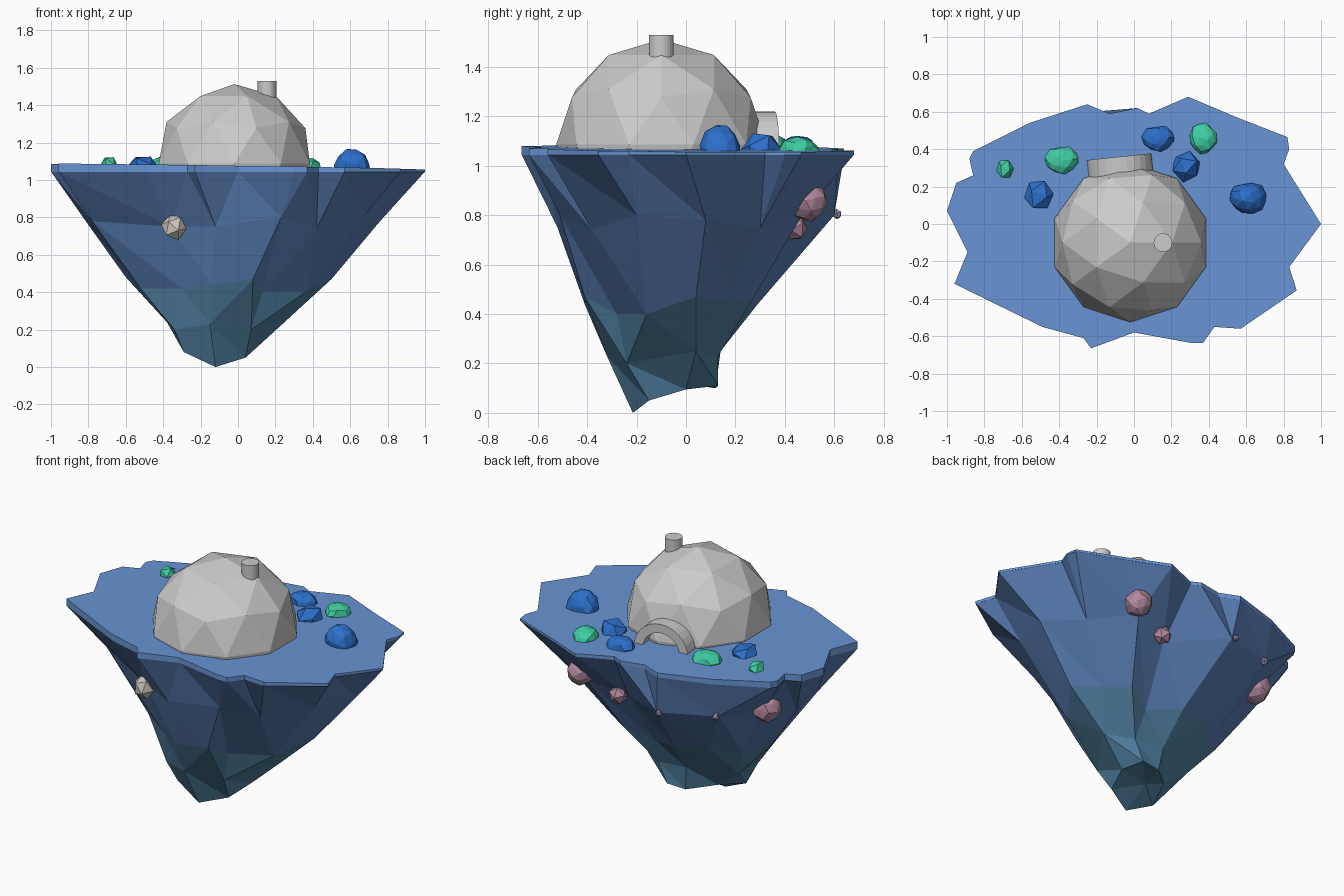
import bpy, bmesh, math, random
from mathutils import Vector, Matrix

if "Cube" in bpy.data.objects:
    bpy.data.objects.remove(bpy.data.objects["Cube"])


def material(name, rgb):
    m = bpy.data.materials.new(name)
    m.diffuse_color = (*rgb, 1)
    m.use_nodes = True
    m.node_tree.nodes["Principled BSDF"].inputs["Base Color"].default_value = m.diffuse_color
    return m


SLAB = material("slab_blue", (0.14, 0.30, 0.66))
ROCK = material("rock_blue", (0.10, 0.21, 0.46))
DEEP = material("deep_teal", (0.08, 0.22, 0.36))
BLUE = material("blue_stone", (0.025, 0.16, 0.60))
GREEN = material("green_stone", (0.05, 0.62, 0.36))
PINK = material("pink_stone", (0.45, 0.25, 0.34))
VIOLET = material("violet_stone", (0.32, 0.30, 0.48))
BEIGE = material("beige_stone", (0.60, 0.56, 0.50))


def finish(name, bm, mats=()):
    bmesh.ops.recalc_face_normals(bm, faces=bm.faces)
    me = bpy.data.meshes.new(name)
    bm.to_mesh(me)
    bm.free()
    for m in mats:
        me.materials.append(m)
    ob = bpy.data.objects.new(name, me)
    bpy.context.collection.objects.link(ob)
    return ob


def skin(bm, rings):
    """Triangulated walls between rings of equal length."""
    vs = [[bm.verts.new(p) for p in r] for r in rings]
    n = len(rings[0])
    for a, b in zip(vs, vs[1:]):
        for i in range(n):
            j = (i + 1) % n
            if i % 2:
                bm.faces.new((a[i], a[j], b[j]))
                bm.faces.new((a[i], b[j], b[i]))
            else:
                bm.faces.new((a[i], a[j], b[i]))
                bm.faces.new((a[j], b[j], b[i]))
    return vs


# Jagged island outline, counter-clockwise
outline = [(1, 0), (.8, .32), (.83, .4), (.82, .465), (.55, .57), (.29, .68), (.08, .59),
           (.02, .62), (-.13, .59), (-.25, .64), (-.56, .54), (-.86, .39), (-.88, .35),
           (-.86, .26), (-.95, .22), (-1, .07), (-.89, -.15), (-.96, -.32), (-.49, -.55),
           (-.27, -.61), (-.23, -.665), (0, -.58), (.3, -.635), (.37, -.635), (.43, -.55),
           (.57, -.56), (.87, -.355), (.83, -.23)]
N = len(outline)


def ground(x, y):
    return 1.071 - 0.015 * x - 0.008 * y


# Thin ground slab with a gently sloping top
bm = bmesh.new()
walls = skin(bm, [[(x, y, 1.043) for x, y in outline],
                  [(x, y, ground(x, y)) for x, y in outline]])
bm.faces.new(walls[0])
bm.faces.new(walls[1])
finish("ground_slab", bm, [SLAB])

# Craggy underside: rings with fewer points further down
upper = [(.76, .08, .78), (.6, .3, .75), (.36, .47, .8), (.12, .4, .74), (-.22, .6, .8),
         (-.56, .48, .82), (-.68, .22, .78), (-.8, .05, .76), (-.78, -.18, .78),
         (-.36, -.4, .75), (-.12, -.52, .75), (.23, -.51, .8), (.42, -.38, .74), (.67, -.2, .8)]
middle = [(.5, .04, .47), (.38, .17, .45), (.24, .27, .46), (.08, .2, .4), (-.12, .29, .44),
          (-.33, .25, .47), (-.46, .1, .42), (-.6, 0, .48), (-.52, -.14, .42),
          (-.3, -.3, .42), (-.14, -.41, .44), (.08, -.41, .47), (.13, -.28, .4), (.36, -.16, .4)]
lower = [(.26, .04, .25), (.1, .13, .23), (-.1, .14, .25), (-.38, .02, .24), (-.34, -.22, .2),
         (-.15, -.32, .23), (.07, -.24, .2)]
tips = [(.09, 0, .095), (.04, .13, .11), (-.08, .12, .1), (-.22, 0, .12), (-.29, -.18, .08),
        (-.12, -.215, 0), (.04, -.15, .05)]


def spread(ring):
    return [ring[i * len(ring) // N] for i in range(N)]


bm = bmesh.new()
rings = [[(x, y, 1.045) for x, y in outline]] + [spread(r) for r in (upper, middle, lower, tips)]
walls = skin(bm, rings)
hub = bm.verts.new((-.16, -.09, .13))
for i in range(N):
    bm.faces.new((walls[-1][i], walls[-1][(i + 1) % N], hub))
bmesh.ops.remove_doubles(bm, verts=bm.verts, dist=1e-4)
bmesh.ops.dissolve_degenerate(bm, edges=bm.edges, dist=1e-4)
for f in bm.faces:
    f.material_index = int(f.calc_center_median().z < 0.5)
finish("island_rock", bm, [ROCK, DEEP])

# Faceted dome, cut off just inside the ground
bm = bmesh.new()
bmesh.ops.create_icosphere(bm, subdivisions=2, radius=0.425,
                           matrix=Matrix.Translation((-.02, -.1, 1.087)))
bmesh.ops.bisect_plane(bm, geom=bm.verts[:] + bm.edges[:] + bm.faces[:],
                       plane_co=(0, 0, 1.05), plane_no=(0, 0, 1), clear_inner=True)
finish("dome", bm)

# Chimney
bm = bmesh.new()
bmesh.ops.create_cone(bm, cap_ends=True, segments=24, radius1=.05, radius2=.05, depth=.15,
                      matrix=Matrix.Translation((.155, -.1, 1.455)))
finish("chimney", bm)

# Doorway arch at the back: square section swept over a half circle
bm = bmesh.new()
section = [(.12, -.06), (.175, -.06), (.175, .045), (.12, .045)]
steps = 14
loops = []
for k in range(steps + 1):
    a = math.pi * k / steps
    loops.append([bm.verts.new((r * math.cos(a), y, r * math.sin(a))) for r, y in section])
for a, b in zip(loops, loops[1:]):
    for i in range(4):
        bm.faces.new((a[i], a[(i + 1) % 4], b[(i + 1) % 4], b[i]))
bm.faces.new(loops[0])
bm.faces.new(loops[-1])
arch = finish("door_arch", bm)
arch.location = (-.075, .315, 1.045)
arch.rotation_euler.z = math.radians(6)


def stone(name, mat, loc, size, sub=1, rough=0.12, seed=0):
    """Icosphere with randomly pushed vertices."""
    rnd = random.Random(seed)
    bm = bmesh.new()
    bmesh.ops.create_icosphere(bm, subdivisions=sub, radius=1)
    turn = Matrix.Rotation(rnd.uniform(0, 6), 3, 'Z') @ Matrix.Rotation(rnd.uniform(0, 1), 3, 'X')
    for v in bm.verts:
        p = turn @ (v.co * rnd.uniform(1 - rough, 1 + rough))
        v.co = Vector([c * s for c, s in zip(p, size)]) + Vector(loc)
    finish(name, bm, [mat])


# Stones lying on the ground: x, y, half width, half depth, height, subdivisions
blues = [(-.51, .15, .085, .085, .055, 1), (.13, .455, .085, .07, .06, 2),
         (.28, .305, .08, .085, .08, 1), (.61, .14, .1, .085, .1, 2)]
greens = [(-.69, .29, .05, .055, .05, 1), (-.385, .34, .088, .075, .055, 2),
          (.37, .455, .072, .085, .055, 2)]
for label, mat, group in (("blue", BLUE, blues), ("green", GREEN, greens)):
    for i, (x, y, w, d, h, sub) in enumerate(group):
        stone(f"{label}_stone_{i + 1}", mat, (x, y, ground(x, y)), (w, d, h), sub, .1, i + 3)

# Stones stuck in the cliff
cliff = [("pink", PINK, (.38, .49, .86), .08, 2), ("pink", PINK, (.16, .44, .75), .055, 1),
         ("pink", PINK, (-.71, .22, .82), .085, 2), ("violet", VIOLET, (-.24, .61, .805), .021, 1),
         ("violet", VIOLET, (-.55, .49, .82), .024, 1), ("beige", BEIGE, (-.34, -.43, .75), .068, 1)]
for i, (label, mat, loc, r, sub) in enumerate(cliff):
    stone(f"{label}_cliff_stone_{i + 1}", mat, loc, (r, r, r * 1.05), sub, .08, i + 20)
